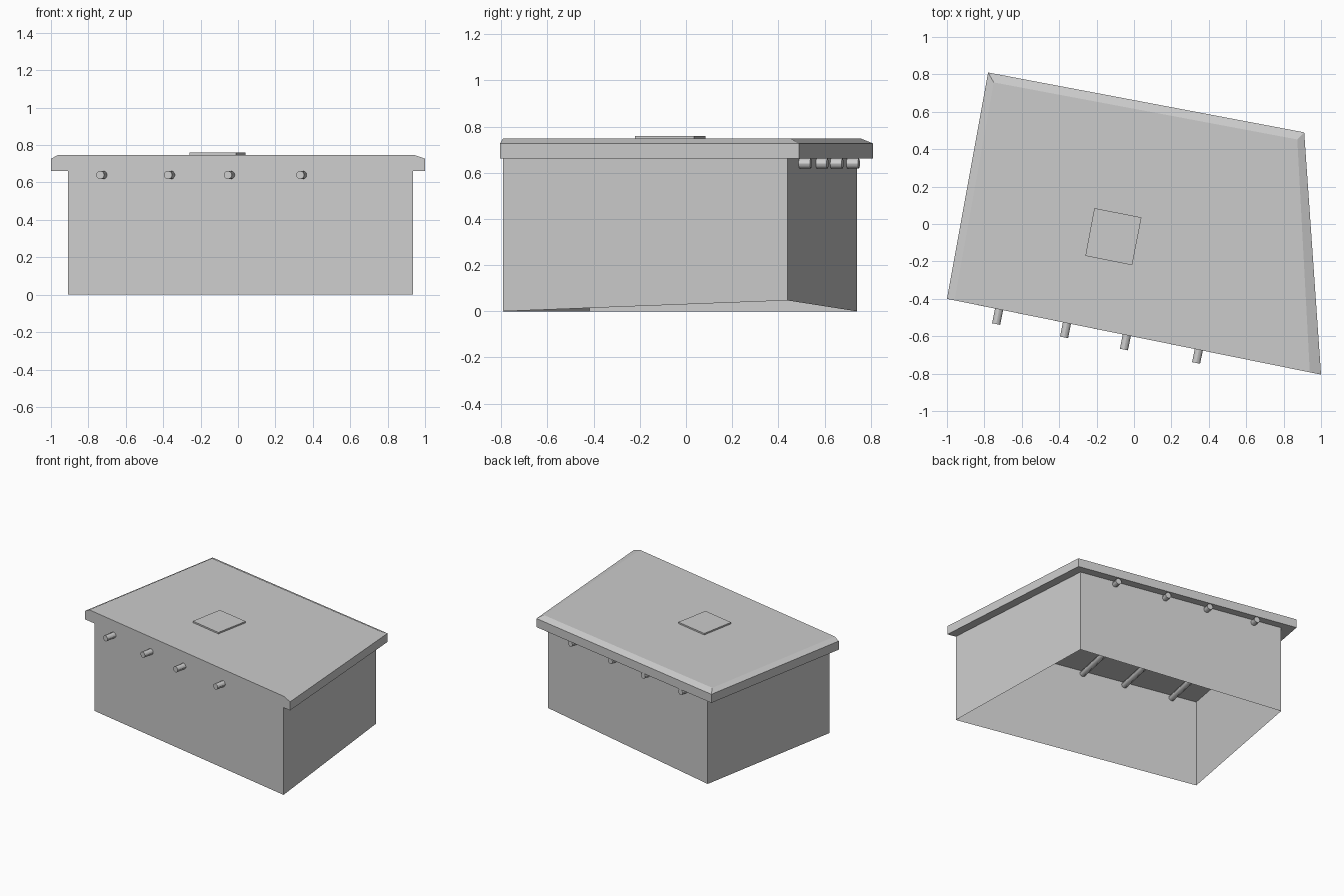
import bpy, bmesh
from mathutils import Vector

if "Cube" in bpy.data.objects:
    bpy.data.objects.remove(bpy.data.objects["Cube"], do_unlink=True)

plaster = bpy.data.materials.new("pale_grey_plaster")
plaster.use_nodes = True
grey = (0.6, 0.6, 0.6, 1)
plaster.diffuse_color = grey
plaster.node_tree.nodes["Principled BSDF"].inputs["Base Color"].default_value = grey


def finish(name, bm):
    bmesh.ops.recalc_face_normals(bm, faces=bm.faces)
    mesh = bpy.data.meshes.new(name)
    bm.to_mesh(mesh)
    bm.free()
    obj = bpy.data.objects.new(name, mesh)
    bpy.context.collection.objects.link(obj)
    mesh.materials.append(plaster)
    return obj


def loft(name, rings, capped=True):
    """Join stacked four-cornered rings, with optional end caps."""
    bm = bmesh.new()
    loops = [[bm.verts.new(p) for p in ring] for ring in rings]
    for low, high in zip(loops, loops[1:]):
        for i in range(len(low)):
            j = (i + 1) % len(low)
            bm.faces.new((low[i], low[j], high[j], high[i]))
    if capped:
        bm.faces.new(loops[0][::-1])
        bm.faces.new(loops[-1])
    return finish(name, bm)


def level(plan, z):
    return [(x, y, z) for x, y in plan]


# Thin walls, open below, with one back corner of the base raised
wall_plan = [(-0.91, -0.418), (0.936, -0.792), (0.85, 0.44), (-0.70, 0.74)]
base = level(wall_plan, 0)
base[2] = (*wall_plan[2], 0.047)
walls = loft("walls", [base, level(wall_plan, 0.662)], capped=False)
if walls.data.polygons[0].normal.y > 0:
    walls.data.flip_normals()

# Roof slab, flush at the front and chamfered on the other three sides
eaves = [(-1.0, -0.40), (1.0, -0.805), (0.91, 0.49), (-0.78, 0.81)]
crown = [(-0.96, -0.408), (0.94, -0.793), (0.873, 0.452), (-0.75, 0.757)]
loft("roof", [level(eaves, 0.662), level(eaves, 0.727), level(crown, 0.748)])

# Roof hatch
hatch_plan = [(-0.26, -0.17), (-0.01, -0.22), (0.04, 0.035), (-0.212, 0.085)]
loft("roof_hatch", [level(hatch_plan, 0.748), level(hatch_plan, 0.759)])

# Round beams running through the building from front to back
along = Vector((0.198, 0.98, 0)).normalized()
beam_starts = [(-0.737, -0.535), (-0.374, -0.606), (-0.054, -0.671), (0.332, -0.743)]
for number, (x, y) in enumerate(beam_starts, 1):
    bm = bmesh.new()
    bmesh.ops.create_cone(bm, cap_ends=True, segments=12, radius1=0.022,
                          radius2=0.022, depth=1.31)
    beam = finish(f"roof_beam_{number}", bm)
    beam.rotation_euler = along.to_track_quat("Z", "Y").to_euler()
    beam.location = Vector((x, y, 0.64)) + along * 0.655
    bpy.ops.object.select_all(action="DESELECT")
    beam.select_set(True)
    bpy.context.view_layer.objects.active = beam
    bpy.ops.object.shade_smooth_by_angle()
